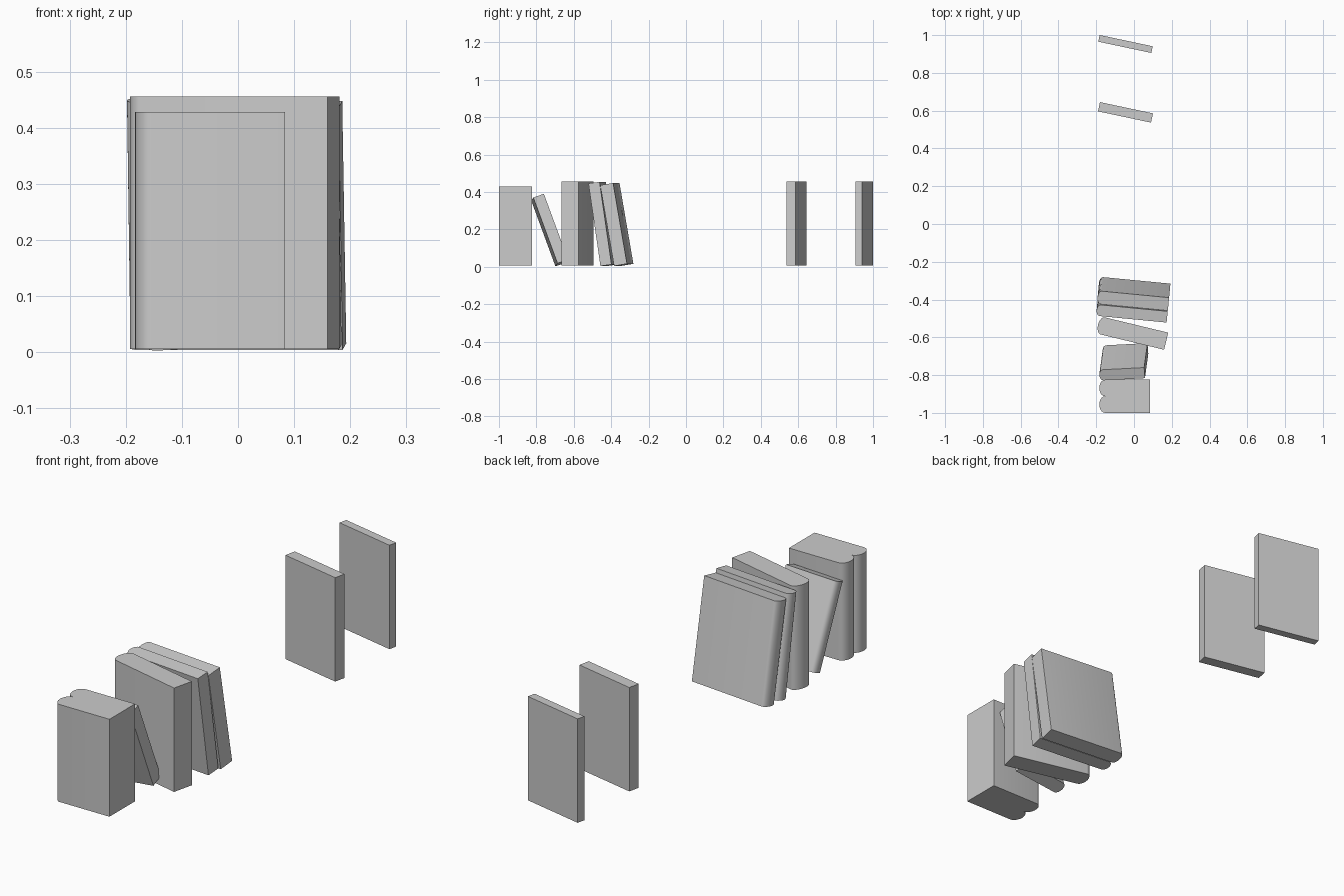
import bpy, bmesh, math

if "Cube" in bpy.data.objects:
    bpy.data.objects.remove(bpy.data.objects["Cube"])


def spine_arc(length, y0, y1, depth, n=10):
    """Rounded spine from y1 down to y0 at the -x end."""
    c, r = (y0 + y1) / 2, (y1 - y0) / 2
    x = -length / 2 + depth
    return [(x - depth * math.sin(math.pi * i / n), c + r * math.cos(math.pi * i / n))
            for i in range(n + 1)]


def book(name, loc, length, thick, height, rot=(0, 0, 0), lobes=0, depth=0.025):
    """Extrude a book profile; lobes = number of rounded spines (0 = plain slab)."""
    h, t = length / 2, thick / 2
    pts = [(h, -t), (h, t)]
    if lobes:
        w = thick / lobes
        for k in range(lobes):
            arc = spine_arc(length, t - (k + 1) * w, t - k * w, depth)
            pts += arc[1:] if k else arc
    else:
        pts += [(-h, t), (-h, -t)]
    bm = bmesh.new()
    face = bm.faces.new([bm.verts.new((x, y, 0)) for x, y in pts])
    top = bmesh.ops.extrude_face_region(bm, geom=[face])["geom"]
    bmesh.ops.translate(bm, vec=(0, 0, height),
                        verts=[v for v in top if isinstance(v, bmesh.types.BMVert)])
    bmesh.ops.recalc_face_normals(bm, faces=bm.faces)
    me = bpy.data.meshes.new(name)
    bm.to_mesh(me)
    bm.free()
    ob = bpy.data.objects.new(name, me)
    bpy.context.collection.objects.link(ob)
    ob.location = loc
    ob.rotation_euler = [math.radians(a) for a in rot]
    bpy.context.view_layer.objects.active = ob
    ob.select_set(True)
    bpy.ops.object.shade_smooth_by_angle(angle=math.radians(35))
    ob.select_set(False)
    return ob


# two plain upright slabs at the back
book("back_book_thin", (-0.045, 0.953, 0.006), 0.287, 0.036, 0.45, (0, 0, -12))
book("back_book_thick", (-0.045, 0.591, 0.006), 0.287, 0.05, 0.45, (0, 0, -12))

# upright pair at the front with a double spine
book("front_book_pair", (-0.05, -0.912, 0.006), 0.268, 0.175, 0.422, lobes=2, depth=0.03)

# small steeply leaning book
book("leaning_small_book", (-0.046, -0.665, 0.02), 0.24, 0.06, 0.375, (20, -4, 3), lobes=1, depth=0.02)

# thick upright book
book("thick_book", (-0.01, -0.577, 0.006), 0.371, 0.093, 0.45, (0, 0, -13.5), lobes=1)

# two large books leaning on it
book("leaning_book_inner", (-0.005, -0.41, 0.008), 0.375, 0.06, 0.446, (8.3, 0, -5.5), lobes=1, depth=0.02)
book("leaning_book_outer", (0.002, -0.332, 0.01), 0.377, 0.07, 0.438, (9.8, 0, -5.5), lobes=1, depth=0.018)
